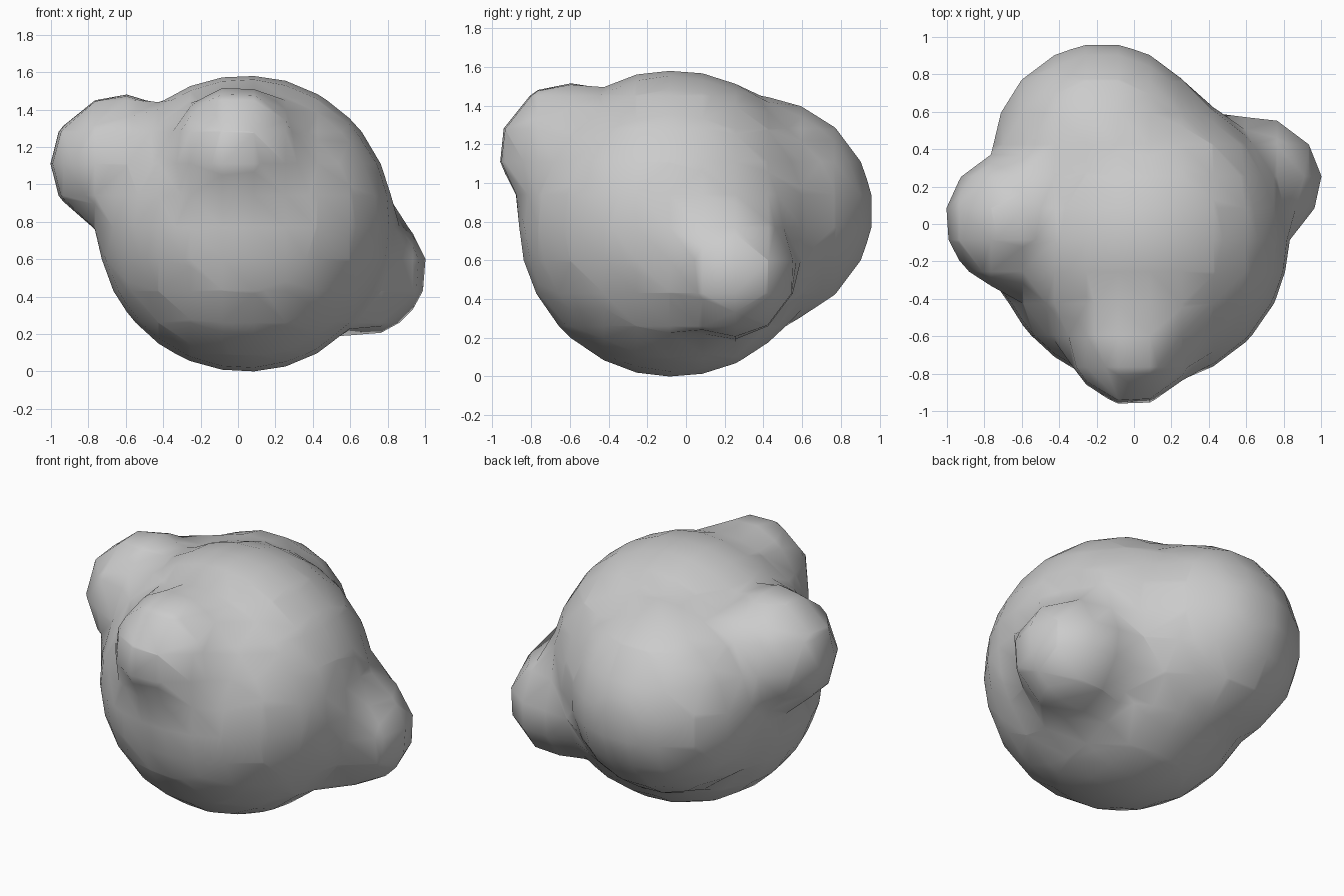
import bpy

if "Cube" in bpy.data.objects:
    bpy.data.objects.remove(bpy.data.objects["Cube"])

# Soft blob: one large ball with four lumps, merged as stiff metaballs
BALLS = [
    ((0.04, -0.07, 0.785), 0.79),   # main body
    ((-0.63, 0.02, 1.105), 0.37),   # left lump
    ((-0.01, -0.62, 1.165), 0.345), # front lump
    ((0.66, 0.235, 0.53), 0.34),    # right lump
    ((-0.17, 0.38, 0.85), 0.585),   # back bulge
]
STIFFNESS, THRESHOLD = 10.0, 0.1
# ratio of visible surface radius to field radius
SURFACE = (1 - (THRESHOLD / STIFFNESS) ** (1 / 3)) ** 0.5

meta = bpy.data.metaballs.new("blob_field")
meta.resolution = meta.render_resolution = 0.17
meta.threshold = THRESHOLD
field = bpy.data.objects.new("blob_field", meta)
bpy.context.collection.objects.link(field)
for centre, radius in BALLS:
    e = meta.elements.new()
    e.co = centre
    e.radius = radius / SURFACE
    e.stiffness = STIFFNESS

# Freeze the field as a smooth-shaded mesh
bpy.context.view_layer.update()
deps = bpy.context.evaluated_depsgraph_get()
mesh = bpy.data.meshes.new_from_object(field.evaluated_get(deps))
bpy.data.objects.remove(field)
mesh.name = "lumpy_blob"
blob = bpy.data.objects.new("lumpy_blob", mesh)
bpy.context.collection.objects.link(blob)
mesh.shade_smooth()

# Rest on the ground
low = min(v.co.z for v in mesh.vertices)
for v in mesh.vertices:
    v.co.z -= low
print(len(mesh.polygons), [(min(v.co[i] for v in mesh.vertices),
      max(v.co[i] for v in mesh.vertices)) for i in range(3)])
